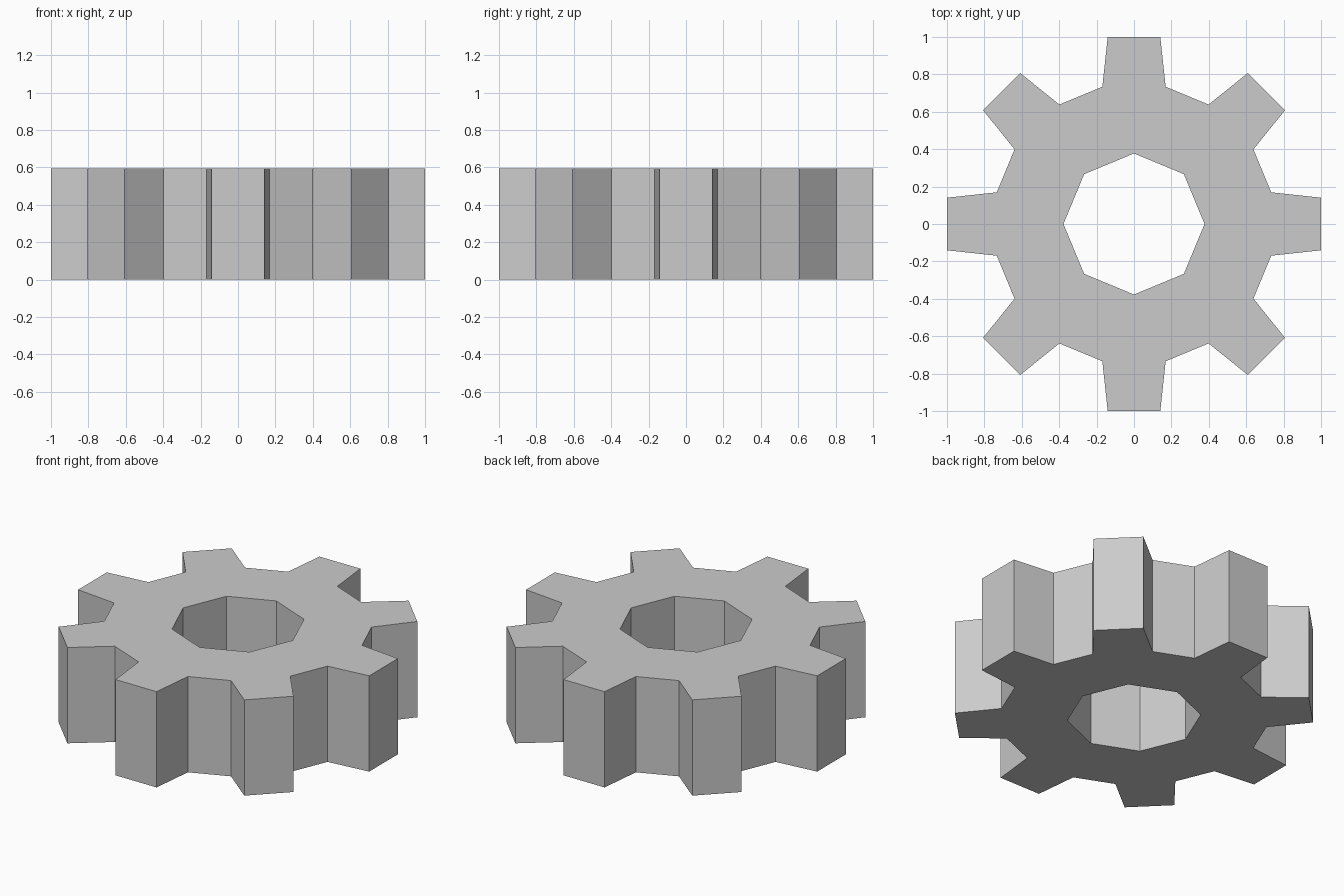
import bpy, bmesh
from math import sin, cos, radians

if "Cube" in bpy.data.objects:
    bpy.data.objects.remove(bpy.data.objects["Cube"])

TEETH = 8
STEP = 360 / TEETH
HEIGHT = 0.595
R_HOLE, R_ROOT, R_TIP = 0.377, 0.753, 1.01
A_ROOT, A_TIP = 13.0, 8.0  # half angles of a tooth at its base and tip

bm = bmesh.new()


def polar(r, deg):
    return bm.verts.new((r * cos(radians(deg)), r * sin(radians(deg)), 0))


# flat profile: one tooth wedge and one gap segment per step
teeth = []
for i in range(TEETH):
    a = i * STEP
    teeth.append([polar(R_HOLE, a), polar(R_ROOT, a - A_ROOT), polar(R_TIP, a - A_TIP),
                  polar(R_TIP, a + A_TIP), polar(R_ROOT, a + A_ROOT)])
for i, t in enumerate(teeth):
    n = teeth[(i + 1) % TEETH]
    bm.faces.new(t)
    bm.faces.new((t[0], t[4], n[1], n[0]))

# extrude the profile to full thickness
ext = bmesh.ops.extrude_face_region(bm, geom=bm.faces[:], use_keep_orig=True)
top = [v for v in ext["geom"] if isinstance(v, bmesh.types.BMVert)]
bmesh.ops.translate(bm, verts=top, vec=(0, 0, HEIGHT))
bmesh.ops.recalc_face_normals(bm, faces=bm.faces[:])

mesh = bpy.data.meshes.new("gear")
bm.to_mesh(mesh)
bm.free()
gear = bpy.data.objects.new("gear", mesh)
bpy.context.collection.objects.link(gear)
